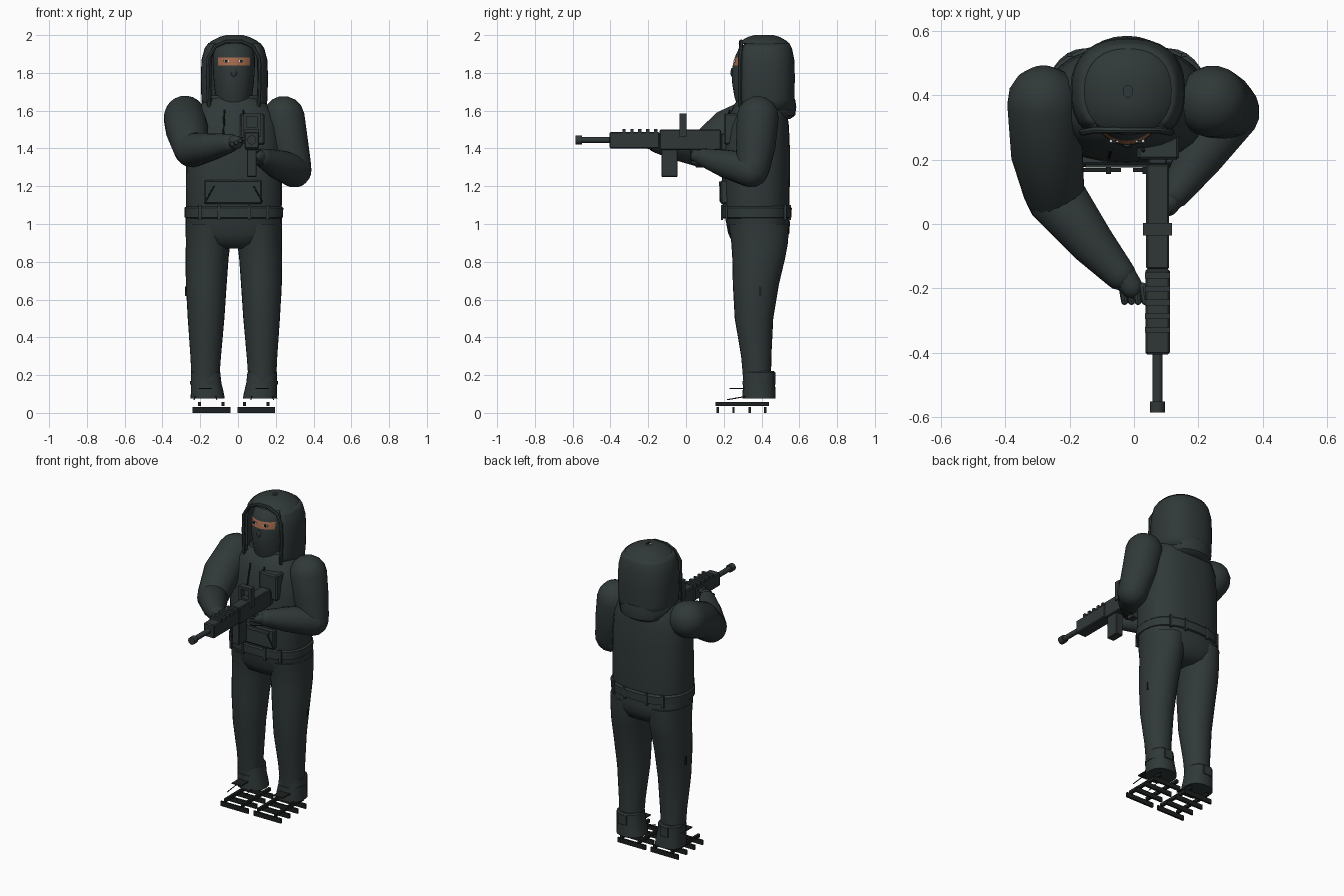
import bpy, bmesh, math
from mathutils import Vector

if "Cube" in bpy.data.objects:
    bpy.data.objects.remove(bpy.data.objects["Cube"])

CX = -0.022  # body centre line


def material(name, rgb):
    m = bpy.data.materials.new(name)
    m.use_nodes = True
    m.diffuse_color = (*rgb, 1)
    bsdf = m.node_tree.nodes["Principled BSDF"]
    bsdf.inputs["Base Color"].default_value = (*rgb, 1)
    bsdf.inputs["Roughness"].default_value = 0.8
    return m


CLOTH = material("dark slate cloth", (0.030, 0.040, 0.040))
METAL = material("gun metal", (0.030, 0.038, 0.038))
BLACK = material("black trim", (0.012, 0.014, 0.014))
SKIN = material("brown skin", (0.36, 0.14, 0.07))
WHITE = material("eye white", (0.6, 0.6, 0.58))


def finish(name, bm, mat, smooth=40):
    bmesh.ops.recalc_face_normals(bm, faces=bm.faces)
    mesh = bpy.data.meshes.new(name)
    bm.to_mesh(mesh)
    bm.free()
    ob = bpy.data.objects.new(name, mesh)
    bpy.context.collection.objects.link(ob)
    mesh.materials.append(mat)
    if smooth:
        bpy.ops.object.select_all(action="DESELECT")
        ob.select_set(True)
        bpy.context.view_layer.objects.active = ob
        bpy.ops.object.shade_smooth_by_angle(angle=math.radians(smooth))
    return ob


def skin_rings(bm, rings, wrap=True, caps=True):
    rows = [[bm.verts.new(p) for p in ring] for ring in rings]
    n = len(rows[0])
    for a, b in zip(rows, rows[1:]):
        for i in range(n if wrap else n - 1):
            j = (i + 1) % n
            bm.faces.new((a[i], a[j], b[j], b[i]))
    if caps:
        bm.faces.new(rows[0])
        bm.faces.new(rows[-1])


def loft(name, sections, mat=CLOTH, n=28, e=2.0, gap=0, caps=True, smooth=40):
    """Stack of horizontal superellipses: (z, cx, cy, rx, ry); gap opens the front."""
    def power(v):
        return math.copysign(abs(v) ** (2 / e), v)
    rings = []
    for z, cx, cy, rx, ry in sections:
        span = 2 * math.pi - 2 * gap
        angles = [gap + span * i / (n - 1 if gap else n) for i in range(n)]
        rings.append([(cx + rx * power(math.sin(a)), cy - ry * power(math.cos(a)), z)
                      for a in angles])
    bm = bmesh.new()
    skin_rings(bm, rings, not gap, caps and not gap)
    return finish(name, bm, mat, smooth)


def tube(name, stations, mat=CLOTH, n=16, rounded=True):
    """Tube through (point, radius) stations, with ball ends if rounded."""
    pts = [(Vector(p), r) for p, r in stations]
    if rounded:
        for end, nxt in ((0, 1), (-1, -2)):
            p, r = pts[end]
            d = (p - pts[nxt][0]).normalized()
            ball = [(p + d * r * math.sin(a), r * math.cos(a)) for a in (0.4, 0.8, 1.2, 1.5)]
            pts = ball[::-1] + pts if end == 0 else pts + ball
    rings, side = [], None
    for i, (p, r) in enumerate(pts):
        t = (pts[min(i + 1, len(pts) - 1)][0] - pts[max(i - 1, 0)][0]).normalized()
        side = t.orthogonal() if side is None else side - t * side.dot(t)
        side.normalize()
        up = t.cross(side)
        rings.append([p + r * (math.cos(k * math.tau / n) * side + math.sin(k * math.tau / n) * up)
                      for k in range(n)])
    bm = bmesh.new()
    skin_rings(bm, rings)
    return finish(name, bm, mat)


def box(name, x, y, z, mat=METAL, bevel=0.0):
    bm = bmesh.new()
    bmesh.ops.create_cube(bm, size=1)
    for v in bm.verts:
        for k, (lo, hi) in enumerate((x, y, z)):
            v.co[k] = lo if v.co[k] < 0 else hi
    if bevel:
        bmesh.ops.bevel(bm, geom=bm.edges[:], offset=bevel, segments=1, affect="EDGES")
    return finish(name, bm, mat, 0)


# Torso, belt and pelvis
loft("torso", [(z, CX, cy, rx, ry) for z, cy, rx, ry in (
    (1.05, .372, .248, .172), (1.1, .37, .254, .178), (1.25, .37, .254, .18), (1.4, .372, .25, .178),
    (1.52, .38, .238, .165), (1.59, .385, .212, .15), (1.64, .39, .17, .13), (1.68, .4, .11, .1))], e=2.4)
loft("belt", [(z, CX, .373, rx, ry) for z, rx, ry in (
    (1.03, .25, .175), (1.035, .26, .186), (1.085, .262, .187), (1.095, .25, .178))], e=2.4)
loft("pelvis", [(z, CX, cy, rx, ry) for z, cy, rx, ry in (
    (.87, .385, .1, .09), (.895, .385, .2, .135), (.95, .385, .245, .162),
    (1.0, .382, .255, .168), (1.05, .375, .255, .172))], e=2.4)
for i, x in enumerate((-.2, -.1, .06, .155)):
    for y in (.187, .553):
        edge = .028 if abs(x - CX) > .15 else .004
        yy = y + edge * (1 if y < .3 else -1)
        box("belt_loop", (x - .008, x + .008), (yy - .006, yy + .006), (1.02, 1.1), CLOTH)

# Legs, boots and ladder-like foot frames
for s, word in ((1, "left"), (-1, "right")):
    loft(word + "_leg", [(z, CX + s * c, cy, rx, ry) for z, c, rx, cy, ry in (
        (.16, .15, .073, .378, .074), (.22, .15, .076, .375, .076), (.3, .149, .081, .372, .08),
        (.5, .147, .097, .36, .102), (.68, .146, .108, .37, .122), (.82, .142, .114, .385, .14),
        (.9, .136, .118, .39, .15), (1.0, .131, .125, .385, .16))])
    loft(word + "_boot", [(z, CX + s * c, cy, rx, ry) for z, c, rx, cy, ry in (
        (.075, .139, .091, .387, .088), (.1, .14, .088, .387, .088), (.16, .147, .081, .387, .084),
        (.215, .15, .078, .388, .083), (.222, .15, .07, .388, .075))], e=2.3)
    bx = CX + s * .15
    loft(word + "_boot_strap", [(z, bx, .385, .083, .087) for z in (.15, .168)])
    box(word + "_heel_patch", (bx - .03, bx + .03), (.465, .475), (.15, .215), CLOTH, .003)
    box(word + "_lace_plate", (bx - .035, bx + .035), (.23, .31), (.127, .133), BLACK)
    for k in (-1, 1):
        tube(word + "_toe_wire", [((bx + k * .06, .22, .07), .003), ((bx + k * .055, .31, .086), .003)], BLACK, 6)
    fx = s * .119 - .022
    for k in (-1, 1):
        box(word + "_frame_rail", (fx + k * .062 - .008, fx + k * .062 + .008), (.155, .44), (.037, .058), BLACK)
    for y in (.168, .252, .337, .42):
        box(word + "_frame_rung", (fx - .1, fx + .1), (y - .006, y + .006), (0, .03), BLACK)
    px = CX + s * .25
    box(word + "_leg_pocket_slit", (px - .008, px + .002), (.387, .399), (.62, .67), BLACK)

# Head in a mask, with skin faces in the eye slit
head = loft("masked_head", [(z, CX, cy, rx, ry) for z, cy, rx, ry in (
    (1.6, .38, .09, .1), (1.67, .375, .096, .118), (1.74, .37, .105, .125), (1.79, .37, .109, .127),
    (1.838, .372, .111, .125), (1.882, .378, .111, .12), (1.93, .385, .1, .105), (1.965, .395, .065, .07))], n=36)
head.data.materials.append(SKIN)
for f in head.data.polygons:
    if 1.84 < f.center.z < 1.88 and f.center.y < .35 and abs(f.center.x - CX) < .085:
        f.material_index = 1
for s in (-1, 1):
    x = CX + s * .04
    box("eye_white", (x - .014, x + .014), (.2525, .262), (1.857, 1.867), WHITE)
    box("eye_pupil", (x - .007, x + .007), (.2505, .26), (1.856, 1.868), BLACK)
loft("mask_valve", [(1.775, CX, .25, .004, .006), (1.79, CX, .248, .014, .012),
                    (1.81, CX, .248, .018, .012), (1.825, CX, .248, .012, .008)], n=10)

# Hood: open at the front, closed over the crown with a small vent
hood = loft("hood", [(z, CX + .003, cy, rx, ry) for z, cy, rx, ry in (
    (1.6, .415, .168, .155), (1.66, .412, .175, .163), (1.78, .412, .178, .165), (1.87, .412, .174, .162),
    (1.93, .412, .158, .15), (1.958, .412, .138, .135))], n=24, e=2.4, gap=.78)
solid = hood.modifiers.new("thickness", "SOLIDIFY")
solid.thickness = .014
solid.offset = -1
loft("hood_crown", [(z, CX + .003, .412, rx, ry) for z, rx, ry in (
    (1.953, .139, .136), (1.97, .12, .12), (1.99, .08, .085), (2.0, .045, .05), (2.0, .014, .018))],
    n=24, e=2.2, caps=False)
loft("hood_collar", [(z, CX, cy, rx, ry) for z, cy, rx, ry in (
    (1.555, .42, .15, .13), (1.575, .43, .165, .148), (1.62, .432, .172, .152), (1.66, .43, .168, .148),
    (1.68, .42, .15, .13))])
tube("hood_rim", [((CX + s * w, y, z), .011) for s, w, y, z in (
    (-1, .132, .285, 1.63), (-1, .138, .285, 1.78), (-1, .134, .285, 1.88), (-1, .1, .292, 1.94),
    (-1, .04, .292, 1.966), (1, .04, .292, 1.966), (1, .1, .292, 1.94), (1, .134, .285, 1.88),
    (1, .138, .285, 1.78), (1, .132, .285, 1.63))], CLOTH, 8)

# Chest details
box("front_pouch", (-.18, .128), (.183, .25), (1.105, 1.232), CLOTH, .008)
box("pouch_flap", (-.15, .1), (.176, .186), (1.2, 1.224), CLOTH)
for s in (-1, 1):
    tube("pouch_seam", [((CX + s * .15, .182, 1.12), .004), ((CX + s * .105, .18, 1.2), .004)], BLACK, 6)
    tube("jacket_cord", [((CX + s * .055, .205, 1.47), .005), ((CX + s * .05, .23, 1.6), .005)], BLACK, 8)
box("chest_panel", (.01, .14), (.2, .28), (1.42, 1.585), CLOTH, .008)

# Right arm reaches forward under the fore-end
tube("right_upper_arm", [((-.28, .378, 1.565), .114), ((-.27, .22, 1.495), .112), ((-.248, .1, 1.4), .095)], n=20)
tube("right_forearm", [((-.242, .085, 1.392), .093), ((-.13, -.06, 1.41), .07), ((-.045, -.155, 1.427), .05)], n=20)
tube("right_palm", [((-.05, -.14, 1.428), .045), ((-.008, -.195, 1.432), .036)], n=12)
for i in range(4):
    x = -.035 + .021 * i
    tube("right_finger", [((x, -.195, 1.425 + .008 * i), .013), ((x + .006, -.24, 1.42 + .01 * i), .011)], n=8)

# Left arm bends back to the trigger
tube("left_upper_arm", [((.242, .38, 1.565), .112), ((.268, .37, 1.42), .106), ((.3, .355, 1.3), .09)], n=20)
tube("left_forearm", [((.298, .345, 1.285), .092), ((.2, .205, 1.32), .074), ((.13, .1, 1.35), .05)], n=20)
tube("left_palm", [((.13, .1, 1.35), .045), ((.105, .06, 1.36), .036)], n=12)
for i in range(4):
    z = 1.32 + .02 * i
    tube("left_finger", [((.125, .07, z), .012), ((.1, .035, z + .005), .011), ((.075, .03, z + .005), .01)], n=8)

# Rifle
GX, GZ = .073, 1.445
tube("barrel", [((GX, -.56, GZ), .016), ((GX, -.38, GZ), .016)], METAL, 14, False)
tube("muzzle", [((GX, -.585, GZ), .024), ((GX, -.55, GZ), .024)], METAL, 14, False)
box("fore_end", (.035, .111), (-.405, -.14), (1.4, 1.487), METAL, .006)
box("receiver", (.038, .109), (-.14, .185), (1.392, 1.5), METAL, .005)
box("stock", (.045, .102), (.185, .33), (1.39, 1.48), METAL, .005)
box("magazine", (.048, .098), (-.13, -.045), (1.25, 1.395), METAL, .003)
box("pistol_grip", (.052, .094), (.05, .1), (1.3, 1.395), METAL, .004)
for i in range(5):
    y = -.328 + .042 * i
    box("rail_tooth", (.034, .112), (y - .009, y + .009), (1.48, 1.502))
box("sight_base", (.028, .118), (-.035, .003), (1.46, 1.512))
for s in (-1, 1):
    box("sight_post", (GX + s * .036 - .009, GX + s * .036 + .009), (-.035, .003), (1.5, 1.585))
box("sight_bridge", (.028, .118), (-.035, .003), (1.568, 1.585))
